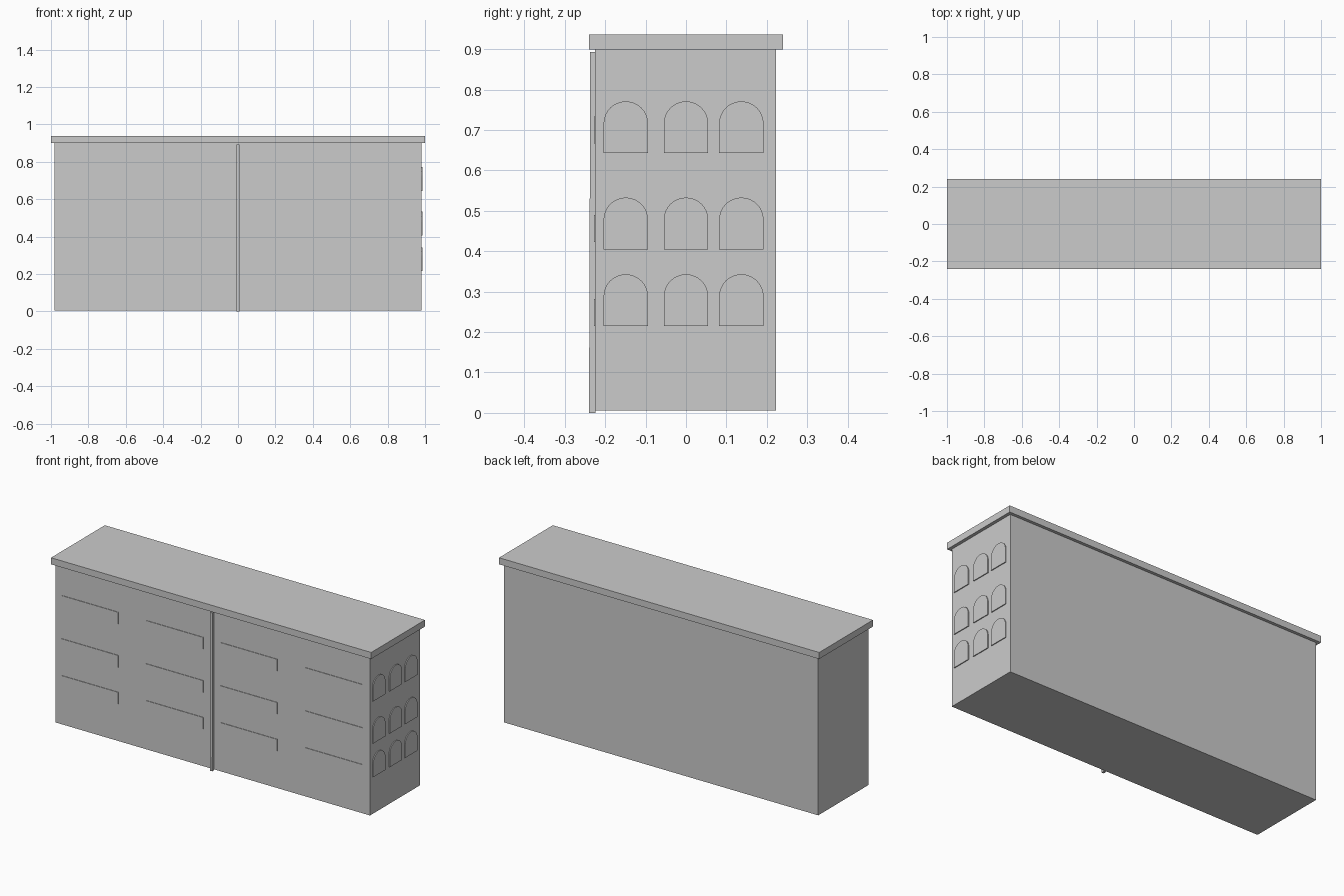
import bpy, bmesh, math

if "Cube" in bpy.data.objects:
    bpy.data.objects.remove(bpy.data.objects["Cube"])


def link_mesh(name, bm):
    bmesh.ops.recalc_face_normals(bm, faces=bm.faces)
    mesh = bpy.data.meshes.new(name)
    bm.to_mesh(mesh)
    bm.free()
    obj = bpy.data.objects.new(name, mesh)
    bpy.context.collection.objects.link(obj)
    return obj


def box(name, lo, hi):
    bm = bmesh.new()
    bmesh.ops.create_cube(bm, size=1)
    for v in bm.verts:
        v.co = [(a + b) / 2 + c * (b - a) for a, b, c in zip(lo, hi, v.co)]
    return link_mesh(name, bm)


def arch_panel(name, y, z, x0, x1, half=0.055, spring=0.073, steps=16):
    # arched outline in the YZ plane, extruded along X
    outline = [(y - half, z), (y + half, z)]
    for i in range(steps + 1):
        a = math.pi * i / steps
        outline.append((y + half * math.cos(a), z + spring + half * math.sin(a)))
    bm = bmesh.new()
    face = bm.faces.new([bm.verts.new((x0, py, pz)) for py, pz in outline])
    ext = bmesh.ops.extrude_face_region(bm, geom=[face], use_keep_orig=True)
    for v in ext["geom"]:
        if isinstance(v, bmesh.types.BMVert):
            v.co.x = x1
    return link_mesh(name, bm)


# Main block and overhanging flat roof
box("building_body", (-0.982, -0.225, 0.006), (0.982, 0.223, 0.9))
box("roof_slab", (-1, -0.24, 0.9), (1, 0.24, 0.937))

# Downpipe on the front, leaning very slightly outward at the foot
pipe = box("downpipe", (-0.007, -0.24, 0), (0.007, -0.224, 0.893))
for v in pipe.data.vertices:
    if v.co.y < -0.23 and v.co.z > 0.5:
        v.co.y = -0.237

# Wide shallow window panels on the front
for row, z in enumerate((0.215, 0.423, 0.667)):
    for col, x in enumerate((-0.945, -0.415, 0.047, 0.58)):
        box(f"front_window_{row}_{col}", (x, -0.228, z), (x + 0.356, -0.22, z + 0.067))

# Arched windows on the right end
for row, z in enumerate((0.215, 0.405, 0.643)):
    for col, y in enumerate((-0.149, 0.0, 0.137)):
        arch_panel(f"arched_window_{row}_{col}", y, z, 0.975, 0.987)
